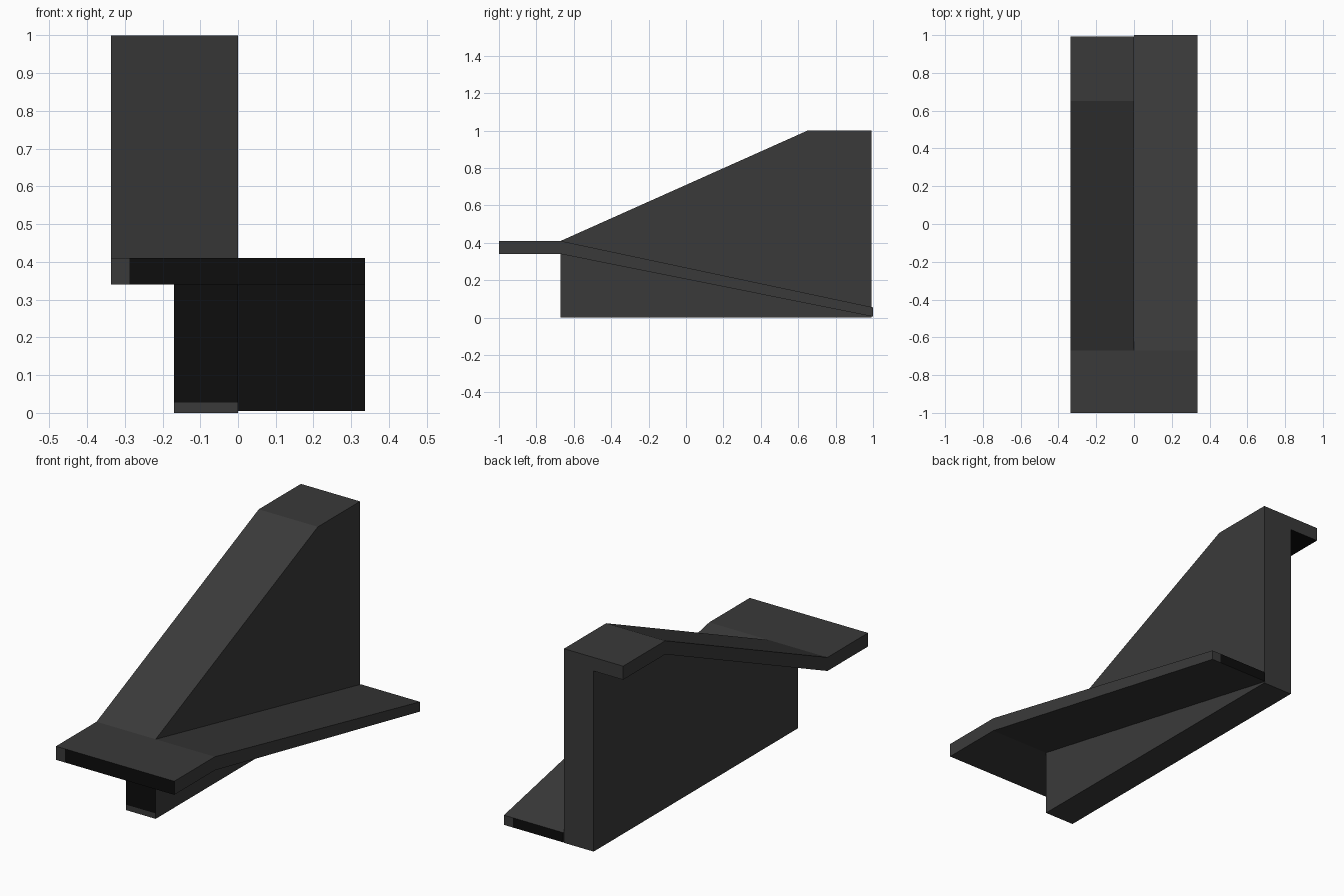
import bpy
import bmesh

if "Cube" in bpy.data.objects:
    bpy.data.objects.remove(bpy.data.objects["Cube"])


def material(name, value):
    m = bpy.data.materials.new(name)
    m.diffuse_color = (value, value, value, 1)
    m.use_nodes = True
    m.node_tree.nodes["Principled BSDF"].inputs["Base Color"].default_value = m.diffuse_color
    return m


GREY = material("dark grey", 0.042)
BLACK = material("black", 0.004)


def extrude_profile(name, profile, stations, is_black):
    """Sweep a closed (y, z) profile along the x stations, then paint by rule."""
    bm = bmesh.new()
    rings = [[bm.verts.new((x, y, z)) for y, z in profile] for x in stations]
    n = len(profile)
    for a, b in zip(rings, rings[1:]):
        for i in range(n):
            j = (i + 1) % n
            bm.faces.new((a[i], a[j], b[j], b[i]))
    bm.faces.new(rings[0])
    bm.faces.new(rings[-1])
    bmesh.ops.recalc_face_normals(bm, faces=bm.faces)
    bm.normal_update()
    for f in bm.faces:
        f.material_index = int(is_black(f.normal, f.calc_center_median()))
    mesh = bpy.data.meshes.new(name)
    bm.to_mesh(mesh)
    bm.free()
    mesh.materials.append(GREY)
    mesh.materials.append(BLACK)
    obj = bpy.data.objects.new(name, mesh)
    bpy.context.collection.objects.link(obj)
    return obj


# Rising deck: left half of the landing, slope, and top landing
extrude_profile(
    "rising_deck",
    [(-1, 0.34), (-0.67, 0.34), (0.65, 0.93), (0.993, 0.93),
     (0.993, 1), (0.65, 1), (-0.67, 0.41), (-1, 0.41)],
    [-0.337, -0.287, 0],
    lambda n, c: (n.y < -0.9 and c.x > -0.287) or (n.z < -0.95 and c.y > 0.65))

# Descending deck: right half of the landing and slope down to the ground
extrude_profile(
    "descending_deck",
    [(-1, 0.34), (-0.67, 0.34), (1, 0.005),
     (1, 0.055), (-0.67, 0.41), (-1, 0.41)],
    [0, 0.287, 0.337],
    lambda n, c: n.y < -0.9 or (n.y > 0.9 and c.x < 0.287))

# Support wall under the rising deck, with a grey foot on its black front end
extrude_profile(
    "support_wall",
    [(-0.67, 0), (0.993, 0), (0.993, 0.93), (0.65, 0.93),
     (-0.67, 0.34), (-0.67, 0.028)],
    [-0.169, 0],
    lambda n, c: n.y < -0.9 and c.z > 0.028)
